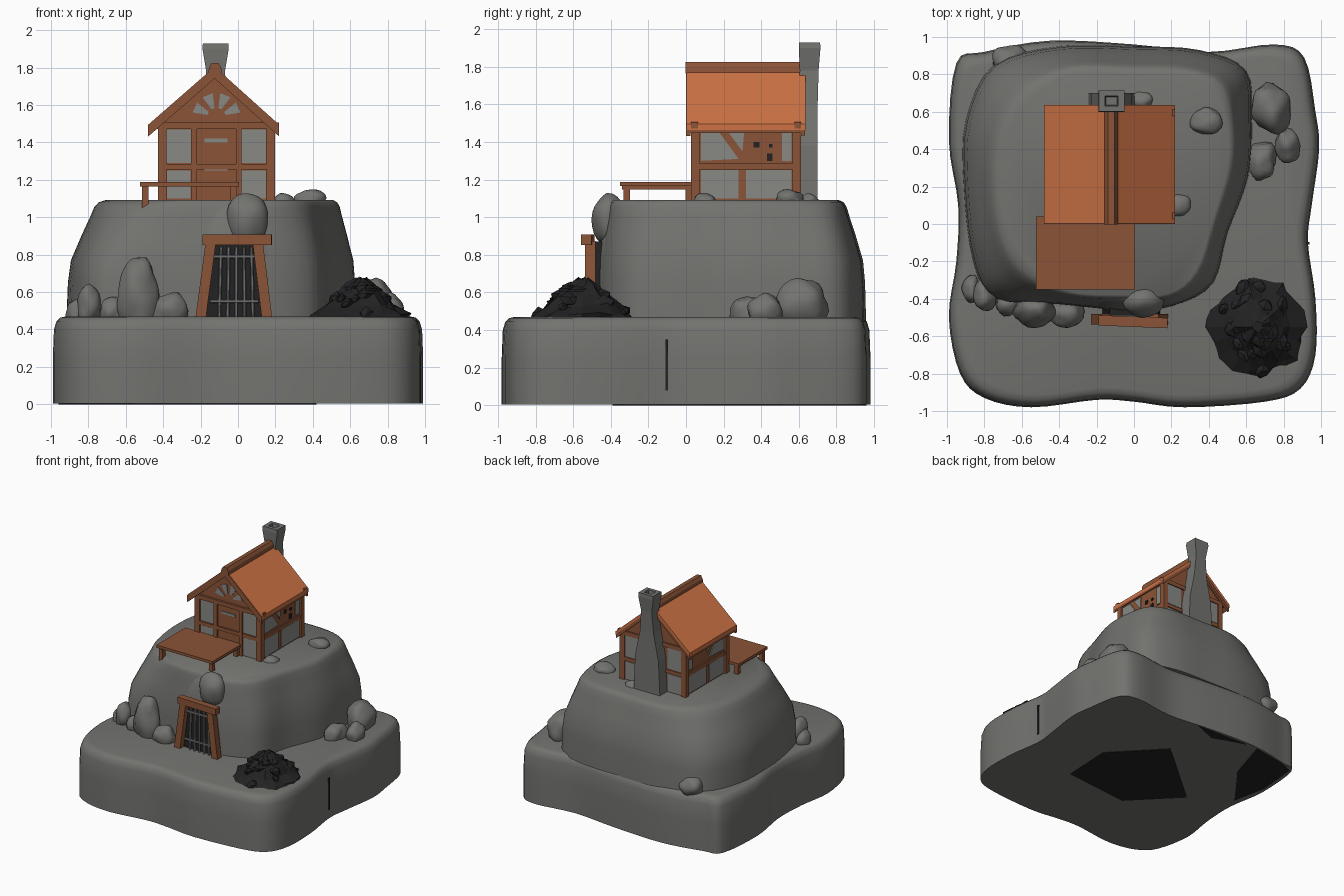
import bpy, bmesh, math, random
from mathutils import Vector, noise

if "Cube" in bpy.data.objects:
    bpy.data.objects.remove(bpy.data.objects["Cube"])

random.seed(4)


def material(name, r, g, b):
    m = bpy.data.materials.new(name)
    m.diffuse_color = (r, g, b, 1)
    m.use_nodes = True
    m.node_tree.nodes["Principled BSDF"].inputs["Base Color"].default_value = m.diffuse_color
    return m


ROCK = material("rock grey", 0.17, 0.17, 0.16)
PLASTER = material("plaster grey", 0.25, 0.25, 0.235)
IRON = material("iron grey", 0.25, 0.25, 0.26)
WOOD = material("wood brown", 0.26, 0.088, 0.038)
ROOF = material("roof orange", 0.62, 0.17, 0.06)
COAL = material("coal black", 0.016, 0.016, 0.017)


def finish(name, bm, mat, angle=None):
    bmesh.ops.recalc_face_normals(bm, faces=bm.faces)
    me = bpy.data.meshes.new(name)
    bm.to_mesh(me)
    bm.free()
    me.materials.append(mat)
    ob = bpy.data.objects.new(name, me)
    bpy.context.collection.objects.link(ob)
    if angle:
        bpy.ops.object.select_all(action='DESELECT')
        ob.select_set(True)
        bpy.context.view_layer.objects.active = ob
        bpy.ops.object.shade_smooth_by_angle(angle=math.radians(angle))
    return ob


def loft(name, rings, mat, angle=None):
    bm = bmesh.new()
    vs = [[bm.verts.new(p) for p in r] for r in rings]
    n = len(vs[0])
    for a, b in zip(vs, vs[1:]):
        for i in range(n):
            bm.faces.new((a[i], a[(i + 1) % n], b[(i + 1) % n], b[i]))
    bm.faces.new(vs[0])
    bm.faces.new(vs[-1])
    return finish(name, bm, mat, angle)


def extrude(name, polys, vec, mat):
    """Flat polygons (3D points) pushed along vec, all in one object."""
    bm = bmesh.new()
    for pts in polys:
        a = [bm.verts.new(p) for p in pts]
        b = [bm.verts.new(Vector(p) + Vector(vec)) for p in pts]
        bm.faces.new(a)
        bm.faces.new(b)
        for i in range(len(pts)):
            j = (i + 1) % len(pts)
            bm.faces.new((a[i], a[j], b[j], b[i]))
    return finish(name, bm, mat)


def box(name, x0, x1, y0, y1, z0, z1, mat):
    return extrude(name, [[(x0, y0, z0), (x1, y0, z0), (x1, y1, z0), (x0, y1, z0)]], (0, 0, z1 - z0), mat)


def prism_y(name, pts, y0, y1, mat):
    return extrude(name, [[(x, y0, z) for x, z in pts]], (0, y1 - y0, 0), mat)


def beam(name, p, q, w, mat, sides=4):
    p, q = Vector(p), Vector(q)
    rot = (q - p).to_track_quat('Z', 'Y')
    ring = [rot @ Vector((math.cos(a), math.sin(a), 0)) * w * 0.5 * (1.414 if sides == 4 else 1)
            for a in [(i + 0.5) * math.tau / sides for i in range(sides)]]
    return loft(name, [[p + r for r in ring], [q + r for r in ring]], mat, 40 if sides > 4 else None)


def blob(name, c, s, mat=ROCK, rough=0.12, sub=3, angle=60):
    bm = bmesh.new()
    bmesh.ops.create_icosphere(bm, subdivisions=sub, radius=1)
    for v in bm.verts:
        k = 1 + rough * noise.noise(v.co * 1.3 + Vector(c) * 7)
        v.co = Vector([c[i] + v.co[i] * k * s[i] for i in range(3)])
    return finish(name, bm, mat, angle)


def smooth_loop(pts, steps=4):
    out, n = [], len(pts)
    for i in range(n):
        a, b, c, d = [Vector(pts[(i + k) % n]) for k in (-1, 0, 1, 2)]
        for s in range(steps):
            t = s / steps
            out.append(0.5 * (2 * b + (c - a) * t + (2 * a - 5 * b + 4 * c - d) * t * t
                              + (3 * b - a - 3 * c + d) * t ** 3))
    return out


# base slab
edge = smooth_loop([(-.95, .86), (-.8, .92), (-.45, .98), (0, .96), (.4, .92), (.75, .96), (.91, .89),
                    (.97, .6), (.99, .4), (.95, .1), (.93, -.1), (.97, -.4), (.97, -.7), (.89, -.88),
                    (.7, -.95), (.27, -.98), (0, -.95), (-.2, -.94), (-.55, -.98), (-.8, -.93),
                    (-.93, -.8), (-.99, -.5), (-.95, -.2), (-.94, .1), (-.99, .45)])
loft("base_slab", [[(p.x * k, p.y * k, z) for p in edge] for k, z in
                   ((1, .004), (1, .25), (.994, .4), (.98, .445), (.96, .463), (.93, .47))], ROCK, 50)
# dark patches underneath and slot in the right side
extrude("underside_patches", [[(x, y, 0) for x, y in poly] for poly in (
    [(.4, -.33), (.42, .11), (.04, .51), (-.57, -.01), (-.2, -.39)],
    [(.1, .94), (-.1, .86), (-.38, .96)],
    [(-.5, .96), (-.62, .57), (-.9, .2), (-.96, .5), (-.93, .86), (-.8, .91)])], (0, 0, .006), COAL)
box("side_slot", .925, .937, -.11, -.095, .08, .35, COAL)

# upper crag
low = smooth_loop([(.61, .25), (.63, .55), (.6, .82), (.35, .93), (0, .95), (-.4, .95), (-.75, .85), (-.9, .55),
                   (-.91, .2), (-.86, -.2), (-.74, -.4), (-.4, -.43), (-.05, -.46), (.2, -.44), (.42, -.32), (.5, -.05)])
top = smooth_loop([(.53, .3), (.53, .55), (.47, .75), (.28, .83), (-.03, .84), (-.35, .84), (-.6, .72), (-.73, .5),
                   (-.76, .2), (-.71, -.1), (-.58, -.28), (-.35, -.38), (-.05, -.4), (.19, -.39), (.35, -.27), (.44, 0)])
loft("crag", [[(*a.lerp(b, t), z) for a, b in zip(low, top)] for t, z in
              ((0, .45), (.05, .65), (.15, .77), (.5, .9), (.8, 1.0), (.95, 1.055), (1.1, 1.08), (1.35, 1.092))], ROCK, 60)
blob("crag_brow", (.05, -.41, .99), (.11, .09, .14))
blob("crag_gate_bulge", (-.01, -.36, .68), (.27, .115, .42), rough=.05)

# boulders
for c, s in (((-.53, -.46, .58), (.105, .09, .21)), ((-.8, -.38, .53), (.065, .08, .11)),
             ((-.67, -.42, .49), (.07, .07, .08)), ((-.36, -.48, .5), (.1, .07, .1)),
             ((-.87, -.35, .48), (.05, .07, .08)), ((.73, .62, .54), (.11, .13, .14)),
             ((.82, .42, .5), (.07, .09, .09)), ((.68, .34, .49), (.08, .1, .09)),
             ((-.66, .87, .5), (.1, .08, .09)), ((.39, .55, 1.09), (.085, .075, .06)),
             ((.04, .66, 1.085), (.06, .05, .04)), ((.24, .1, 1.085), (.06, .06, .04))):
    blob("boulder", c, s, rough=.25)

# coal heap
heap = []
for k, z in ((1, .46), (.92, .485), (.72, .53), (.5, .585), (.28, .64), (.1, .675)):
    ring = []
    for i in range(18):
        a = i * math.tau / 18
        r = .27 * k * random.uniform(.86, 1.1)
        ring.append((.66 + r * math.cos(a), -.55 + r * math.sin(a), z + random.uniform(-.012, .012) * (k < 1)))
    heap.append(ring)
loft("coal_heap", heap, COAL)
for i in range(22):
    a, r = random.uniform(0, math.tau), random.uniform(.05, .24)
    s = random.uniform(.03, .055)
    blob("coal_lump", (.66 + r * math.cos(a), -.55 + r * math.sin(a), .665 - r * .78), (s, s, s * .8), COAL, .5, 1, None)

# mine gate: dark opening, timber frame, iron bars
extrude("tunnel_mouth", [[(-.17, -.488, .465), (.14, -.488, .465), (.1, -.488, .87), (-.13, -.488, .87)]], (0, .09, 0), COAL)
beam("gate_post", (-.2, -.51, .46), (-.145, -.51, .87), .055, WOOD)
beam("gate_post", (.155, -.51, .46), (.105, -.51, .87), .055, WOOD)
beam("gate_lintel", (-.19, -.515, .88), (.18, -.53, .88), .055, WOOD)
for x in (-.1, -.055, -.01, .035, .08):
    beam("gate_bar", (x, -.505, .47), (x * .9, -.505, .84), .018, IRON, 8)
for z in (.55, .79):
    beam("gate_crossbar", (-.15, -.505, z), (.11, -.505, z), .02, IRON, 8)

# house body
CX = -.115
prism_y("house_walls", [(-.41, 1.07), (.18, 1.07), (.18, 1.5), (CX, 1.765), (-.41, 1.5)], .045, .6, WOOD)
for x in (-.405, .175):
    for y in (.05, .59):
        beam("corner_post", (x, y, 1.06), (x, y, 1.5), .045, WOOD)
    for z in (1.27, 1.49):
        beam("side_rail", (x, .04, z), (x, .6, z), .032, WOOD)
for y in (.045, .595):
    beam("lower_rail", (-.41, y, 1.27), (.18, y, 1.27), .03, WOOD)
    beam("tie_beam", (-.45, y, 1.49), (.22, y, 1.49), .035, WOOD)
for x in (-.235, .005):
    beam("door_jamb", (x, .043, 1.09), (x, .043, 1.48), .03, WOOD)


def rect(u0, u1, v0, v1):
    return [(u0, v0), (u1, v0), (u1, v1), (u0, v1)]


# infill panels, front: windows, door slots and the fan in the gable
front = [rect(-.385, -.25, 1.29, 1.47), rect(.018, .15, 1.29, 1.47), rect(-.38, -.255, 1.1, 1.25),
         rect(.02, .15, 1.1, 1.25), rect(-.18, -.055, 1.4, 1.42), rect(-.18, -.055, 1.25, 1.275)]
for deg in (24, 68, 112, 156):
    front.append([(CX + r * math.cos(a), 1.535 + r * math.sin(a)) for r, a in
                  [(rr, math.radians(deg + dd)) for rr, dd in ((.05, -10), (.13, -13), (.13, 13), (.05, 10))]])
extrude("front_panels", [[(u, .046, v) for u, v in p] for p in front], (0, -.008, 0), PLASTER)
back = [rect(-.38, -.25, 1.1, 1.25), rect(.01, .15, 1.1, 1.25), rect(-.38, -.25, 1.29, 1.47), rect(.01, .15, 1.29, 1.47)]
extrude("back_panels", [[(u, .599, v) for u, v in p] for p in back], (0, .008, 0), PLASTER)
# infill panels, both sides
side = [rect(.08, .28, 1.1, 1.25), rect(.32, .56, 1.1, 1.25), rect(.51, .56, 1.3, 1.46),
        [(.08, 1.3), (.28, 1.31), (.17, 1.46), (.08, 1.46)], [(.3, 1.35), (.31, 1.46), (.22, 1.46)]]
spots = [rect(.36, .39, 1.37, 1.4), rect(.43, .46, 1.3, 1.34), rect(.44, .46, 1.37, 1.39)]
for x, d in ((.179, .008), (-.409, -.008)):
    extrude("side_panels", [[(x, u, v) for u, v in p] for p in side], (d, 0, 0), PLASTER)
    if d > 0:
        extrude("side_holes", [[(x, u, v) for u, v in p] for p in spots], (d, 0, 0), COAL)


# roof
def chevron(name, drop, thick, y0, y1, mat):
    o = [(-.48, 1.495 - drop), (CX - .01, 1.805 - drop), (.22, 1.495 - drop)]
    prism_y(name, o + [(x, z - thick) for x, z in reversed(o)], y0, y1, mat)


chevron("roof_tiles", 0, .03, .005, .635, ROOF)
chevron("roof_lining", .028, .02, .012, .625, WOOD)
chevron("front_bargeboard", .003, .06, 0, .025, WOOD)
chevron("back_bargeboard", .006, .055, .612, .632, WOOD)
prism_y("ridge_cap", [(-.16, 1.765), (-.155, 1.8), (-.14, 1.825), (-.105, 1.825), (-.09, 1.8), (-.085, 1.765)], -.003, .63, WOOD)

# chimney with a hollow top
loft("chimney", [[(x0, y0, z), (x1, y0, z), (x1, y1, z), (x0, y1, z)] for x0, x1, y0, y1, z in (
    (-.245, .005, .59, .7, 1.06), (-.23, -.01, .59, .7, 1.38), (-.185, -.055, .6, .7, 1.6),
    (-.17, -.07, .605, .705, 1.78), (-.19, -.05, .6, .715, 1.9), (-.188, -.052, .602, .713, 1.93),
    (-.155, -.085, .63, .685, 1.93), (-.15, -.09, .635, .68, 1.87))], ROCK)

# porch deck on short legs
box("deck", -.525, .005, -.35, .04, 1.165, 1.188, WOOD)
for x in (-.495, -.025):
    for y in (-.315, .015):
        beam("deck_leg", (x, y, 1.03), (x, y, 1.17), .035, WOOD)
    beam("deck_joist", (x, -.34, 1.158), (x, .03, 1.158), .022, WOOD)
